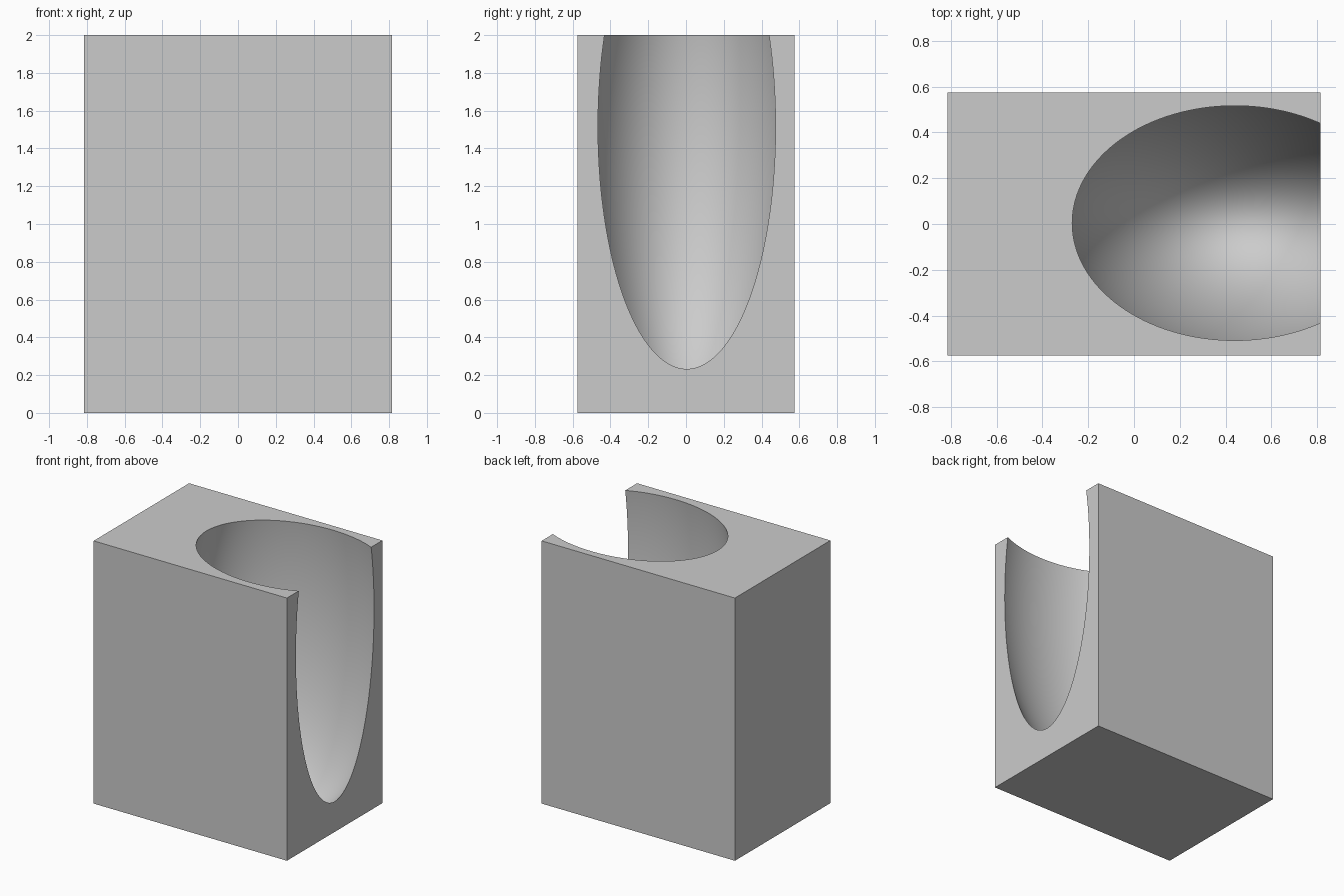
import bpy

if "Cube" in bpy.data.objects:
    bpy.data.objects.remove(bpy.data.objects["Cube"])

HALF_X, HALF_Y, HEIGHT = 0.814, 0.574, 2.0

# Solid rectangular block
bpy.ops.mesh.primitive_cube_add(size=2, location=(0, 0, HEIGHT / 2))
block = bpy.context.object
block.name = "hollowed_block"
block.scale = (HALF_X, HALF_Y, HEIGHT / 2)
bpy.ops.object.transform_apply(location=False, rotation=False, scale=True)

# Tall ellipsoid that scoops out the top and right side
bpy.ops.mesh.primitive_uv_sphere_add(segments=128, ring_count=96, radius=1,
                                     location=(0.44, 0.004, 1.516))
cutter = bpy.context.object
cutter.name = "scoop_cutter"
cutter.scale = (0.751, 0.542, 1.48)
bpy.ops.object.transform_apply(location=False, rotation=False, scale=True)

# Cut the scoop
cut = block.modifiers.new("scoop", 'BOOLEAN')
cut.operation = 'DIFFERENCE'
cut.solver = 'EXACT'
cut.object = cutter
bpy.ops.object.select_all(action='DESELECT')
block.select_set(True)
bpy.context.view_layer.objects.active = block
bpy.ops.object.modifier_apply(modifier=cut.name)
bpy.data.objects.remove(cutter, do_unlink=True)

# Smooth hollow, sharp outer edges
bpy.ops.object.shade_smooth_by_angle(angle=0.35)
